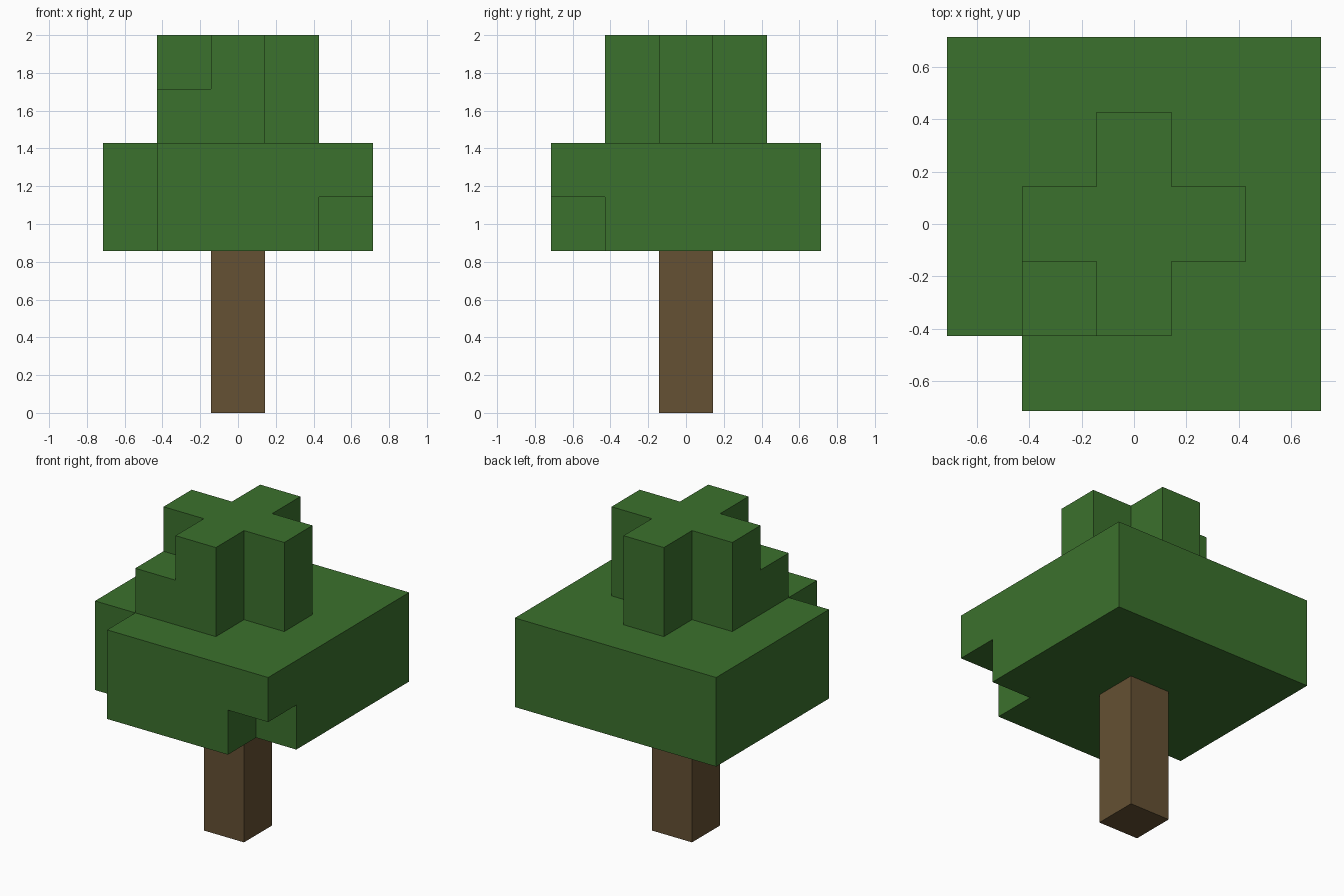
import bpy
import bmesh
from mathutils import Vector

U = 2 / 7  # edge length of one block

cube = bpy.data.objects.get("Cube")
if cube:
    bpy.data.objects.remove(cube, do_unlink=True)


def make_material(name, color):
    mat = bpy.data.materials.new(name)
    mat.use_nodes = True
    mat.diffuse_color = color
    mat.node_tree.nodes["Principled BSDF"].inputs["Base Color"].default_value = color
    return mat


def build_blocks(name, cells, mat):
    """Skin a set of block cells with their exposed faces, merging flat areas."""
    bm = bmesh.new()
    for cell in cells:
        for axis in range(3):
            for sign in (-1, 1):
                n = Vector((0, 0, 0))
                n[axis] = sign
                if tuple(int(c + d) for c, d in zip(cell, n)) in cells:
                    continue
                a = Vector((0, 0, 0))
                a[(axis + 1) % 3] = 1
                b = n.cross(a)
                mid = Vector(cell) + Vector((0, 0, 0.5)) + n / 2
                corners = (-a - b, a - b, a + b, b - a)
                bm.faces.new([bm.verts.new((mid + c / 2) * U) for c in corners])
    bmesh.ops.remove_doubles(bm, verts=bm.verts, dist=0.001)
    bmesh.ops.dissolve_limit(bm, angle_limit=0.01, verts=bm.verts, edges=bm.edges)
    bmesh.ops.recalc_face_normals(bm, faces=bm.faces)
    mesh = bpy.data.meshes.new(name)
    bm.to_mesh(mesh)
    bm.free()
    mesh.materials.append(mat)
    obj = bpy.data.objects.new(name, mesh)
    bpy.context.collection.objects.link(obj)
    return obj


leaf = make_material("leaf green", (0.044, 0.165, 0.026, 1))
bark = make_material("bark brown", (0.130, 0.082, 0.033, 1))

# Trunk: a column of three blocks
build_blocks("trunk", {(0, 0, z) for z in range(3)}, bark)

# Wide canopy: one front corner fully missing, the other only at the bottom
wide = range(-2, 3)
canopy = {(x, y, z) for x in wide for y in wide for z in (3, 4)}
canopy -= {(-2, -2, 3), (-2, -2, 4), (2, -2, 3)}
build_blocks("canopy", canopy, leaf)

# Crown: a cross of blocks with one low block in its front right corner
near = range(-1, 2)
crown = {(x, y, z) for x in near for y in near for z in (5, 6) if x * y == 0}
crown.add((-1, -1, 5))
build_blocks("crown", crown, leaf)
